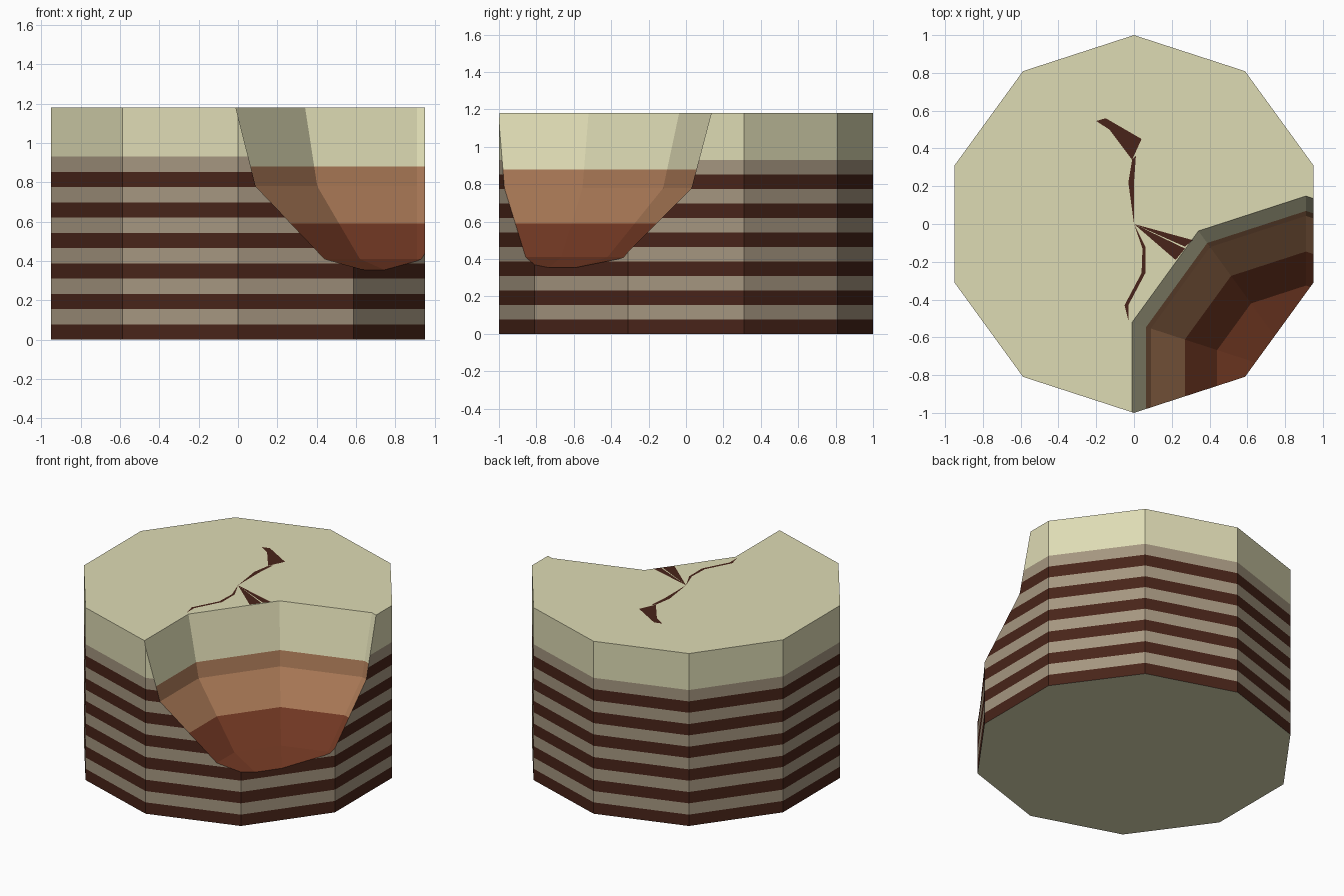
import bpy, bmesh
from math import cos, sin, radians

if "Cube" in bpy.data.objects:
    bpy.data.objects.remove(bpy.data.objects["Cube"])


def lin(c):
    c /= 255
    return c / 12.92 if c <= 0.04045 else ((c + 0.055) / 1.055) ** 2.4


def material(name, rgb):
    m = bpy.data.materials.new(name)
    m.diffuse_color = (*[lin(c) for c in rgb], 1)
    m.use_nodes = True
    m.node_tree.nodes["Principled BSDF"].inputs["Base Color"].default_value = m.diffuse_color
    return m


CREAM, TAN, DARK, BROWN, RUST = range(5)
mats = [material("cream", (222, 219, 180)), material("tan", (165, 150, 128)),
        material("dark_brown", (72, 36, 25)), material("brown", (166, 118, 84)),
        material("rust", (112, 55, 34))]


def make_object(name, bm):
    bmesh.ops.recalc_face_normals(bm, faces=bm.faces[:])
    me = bpy.data.meshes.new(name)
    bm.to_mesh(me)
    bm.free()
    for m in mats:
        me.materials.append(m)
    ob = bpy.data.objects.new(name, me)
    bpy.context.collection.objects.link(ob)
    return ob


def ten_sided(name, centre, profile, bands):
    """Stack of ten-sided rings; profile = (radius, z), bands = colour of each level."""
    bm = bmesh.new()
    rings = [[bm.verts.new((centre[0] + r * cos(radians(90 + 36 * k)),
                            centre[1] + r * sin(radians(90 + 36 * k)), z))
              for k in range(10)] for r, z in profile]
    for lo, hi, col in zip(rings, rings[1:], bands):
        for k in range(10):
            j = (k + 1) % 10
            bm.faces.new((lo[k], lo[j], hi[j], hi[k])).material_index = col
    bm.faces.new(rings[0][::-1]).material_index = bands[0] if name == "scoop" else CREAM
    bm.faces.new(rings[-1]).material_index = CREAM
    return make_object(name, bm)


# Layered drum
H = 1.18
levels = [i * 0.0775 for i in range(13)] + [H]
stripes = [DARK if i % 2 == 0 else TAN for i in range(12)] + [CREAM]
drum = ten_sided("layered_drum", (0, 0), [(1, z) for z in levels], stripes)

# Scoop that hollows out the front right corner
scoop = ten_sided("scoop", (0.91, -0.82),
                  [(0.01, 0.283), (0.494, 0.41), (0.674, 0.59), (0.863, 0.78),
                   (0.889, 0.88), (0.968, H), (0.994, H + 0.1)],
                  [RUST, RUST, BROWN, BROWN, CREAM, CREAM])
mod = drum.modifiers.new("bite", 'BOOLEAN')
mod.operation = 'DIFFERENCE'
mod.solver = 'EXACT'
mod.object = scoop
bpy.context.view_layer.objects.active = drum
drum.select_set(True)
bpy.ops.object.modifier_apply(modifier="bite")
bpy.data.objects.remove(scoop)

# Thin dark cracks radiating over the top
cracks = [
    [(0, 0), (0, 0.22), (-0.03, 0.22)],
    [(-0.03, 0.22), (0, 0.22), (0.01, 0.36), (-0.01, 0.34)],
    [(-0.01, 0.34), (0.04, 0.45), (-0.15, 0.56), (-0.2, 0.545), (-0.13, 0.5)],
    [(0, 0), (0.06, -0.12), (0.06, -0.26), (0.04, -0.26), (0.045, -0.13)],
    [(0.04, -0.26), (0.06, -0.26), (-0.03, -0.43), (-0.03, -0.51), (-0.05, -0.43)],
    [(0, 0), (0.27, -0.13), (0.22, -0.19)],
    [(0, 0), (0.31, -0.085), (0.27, -0.12)],
]
bm = bmesh.new()
for pts in cracks:
    f = bm.faces.new([bm.verts.new((x, y, H + 0.001)) for x, y in pts])
    f.material_index = DARK
    f.normal_update()
    if f.normal.z < 0:
        f.normal_flip()
me = bpy.data.meshes.new("top_cracks")
bm.to_mesh(me)
bm.free()
for m in mats:
    me.materials.append(m)
bpy.context.collection.objects.link(bpy.data.objects.new("top_cracks", me))
